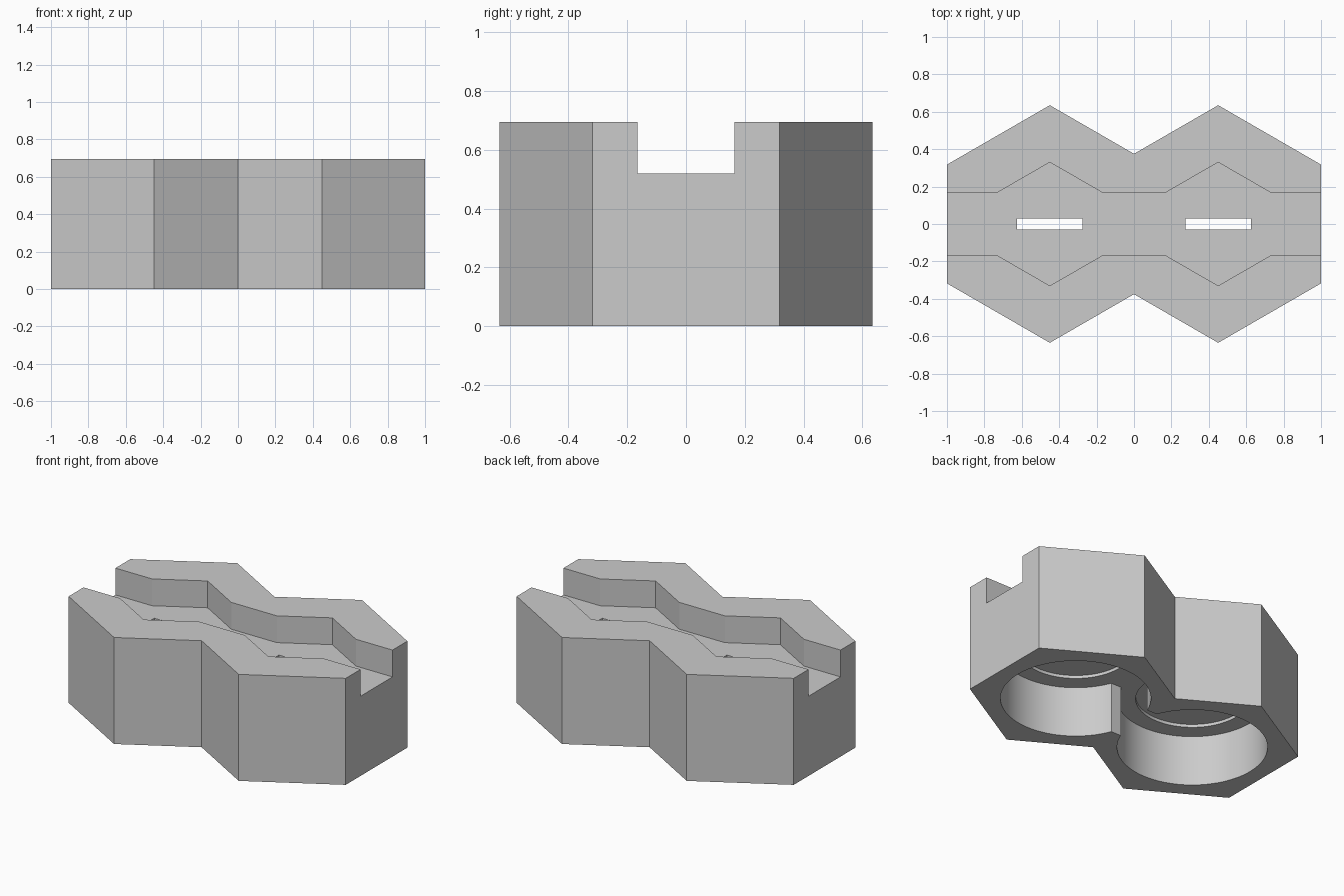
import bpy
import math
from math import sqrt

cube = bpy.data.objects.get("Cube")
if cube:
    bpy.data.objects.remove(cube, do_unlink=True)

# Main dimensions
CELL = 0.45           # distance of each cell centre from the middle
HEIGHT = 0.695
APOTHEM = 1 - CELL    # cell flats reach the ends
FLOOR = 0.52          # channel floor height
CHANNEL = 0.165       # channel half width
BORE_DEPTH = 0.33

grey = bpy.data.materials.new("plain grey")
grey.use_nodes = True
colour = (0.6, 0.6, 0.6, 1)
grey.diffuse_color = colour
grey.node_tree.nodes["Principled BSDF"].inputs["Base Color"].default_value = colour


def prism(name, outline, z0, z1):
    """Closed upright prism over a counter-clockwise outline."""
    n = len(outline)
    verts = [(x, y, z) for z in (z0, z1) for x, y in outline]
    faces = [tuple(reversed(range(n))), tuple(range(n, 2 * n))]
    faces += [(i, (i + 1) % n, (i + 1) % n + n, i + n) for i in range(n)]
    mesh = bpy.data.meshes.new(name)
    mesh.from_pydata(verts, [], faces)
    mesh.materials.append(grey)
    obj = bpy.data.objects.new(name, mesh)
    bpy.context.collection.objects.link(obj)
    return obj


def box(cx, hx, hy):
    return [(cx - hx, -hy), (cx + hx, -hy), (cx + hx, hy), (cx - hx, hy)]


def circle(cx, r, n=96):
    return [(cx + r * math.cos(math.tau * i / n), r * math.sin(math.tau * i / n))
            for i in range(n)]


def mirrored(half):
    """Complete a right-to-left upper edge with its front mirror image."""
    return half + [(x, -y) for x, y in reversed(half)]


def twin_hex(end, apothem, corner_y, waist):
    """Outline of two joined hexagons, with straight ends at x = +-end."""
    side = [(CELL + apothem, corner_y), (CELL, 2 * apothem / sqrt(3))]
    if end > CELL + apothem:
        side.insert(0, (end, corner_y))
    return mirrored(side + waist + [(-x, y) for x, y in reversed(side)])


# Body: two hexagonal cells merged at the waist
waist_y = (2 * APOTHEM - CELL) / sqrt(3)
body = prism("double_hex_body",
             twin_hex(1, APOTHEM, APOTHEM / sqrt(3), [(0, waist_y)]), 0, HEIGHT)

# Top channel, widening into a small hexagon over each cell
inner = CHANNEL * sqrt(3)
cutters = [prism("channel_cutter",
                 twin_hex(1.1, inner, CHANNEL,
                          [(CELL - inner, CHANNEL), (inner - CELL, CHANNEL)]),
                 FLOOR, HEIGHT + 0.1)]

# Underside: round bores, shallow inner recesses and narrow through slots
for cx in (-CELL, CELL):
    cutters += [prism("bore_cutter", circle(cx, 0.445), -0.1, BORE_DEPTH),
                prism("recess_cutter", circle(cx, 0.335), 0.1, BORE_DEPTH + 0.02),
                prism("slot_cutter", box(cx, 0.175, 0.03), 0.2, HEIGHT)]

# Passage joining the two bores
cutters.append(prism("passage_cutter", box(0, 0.1, CHANNEL), -0.1, BORE_DEPTH))

for cutter in cutters:
    cutter.hide_render = True
    mod = body.modifiers.new(cutter.name, "BOOLEAN")
    mod.operation = "DIFFERENCE"
    mod.solver = "EXACT"
    mod.object = cutter

bpy.ops.object.select_all(action="DESELECT")
body.select_set(True)
bpy.context.view_layer.objects.active = body
for mod in list(body.modifiers):
    bpy.ops.object.modifier_apply(modifier=mod.name)
for cutter in cutters:
    bpy.data.objects.remove(cutter, do_unlink=True)

# Smooth bore walls with crisp edges
bpy.ops.object.shade_smooth_by_angle(angle=math.radians(25))
